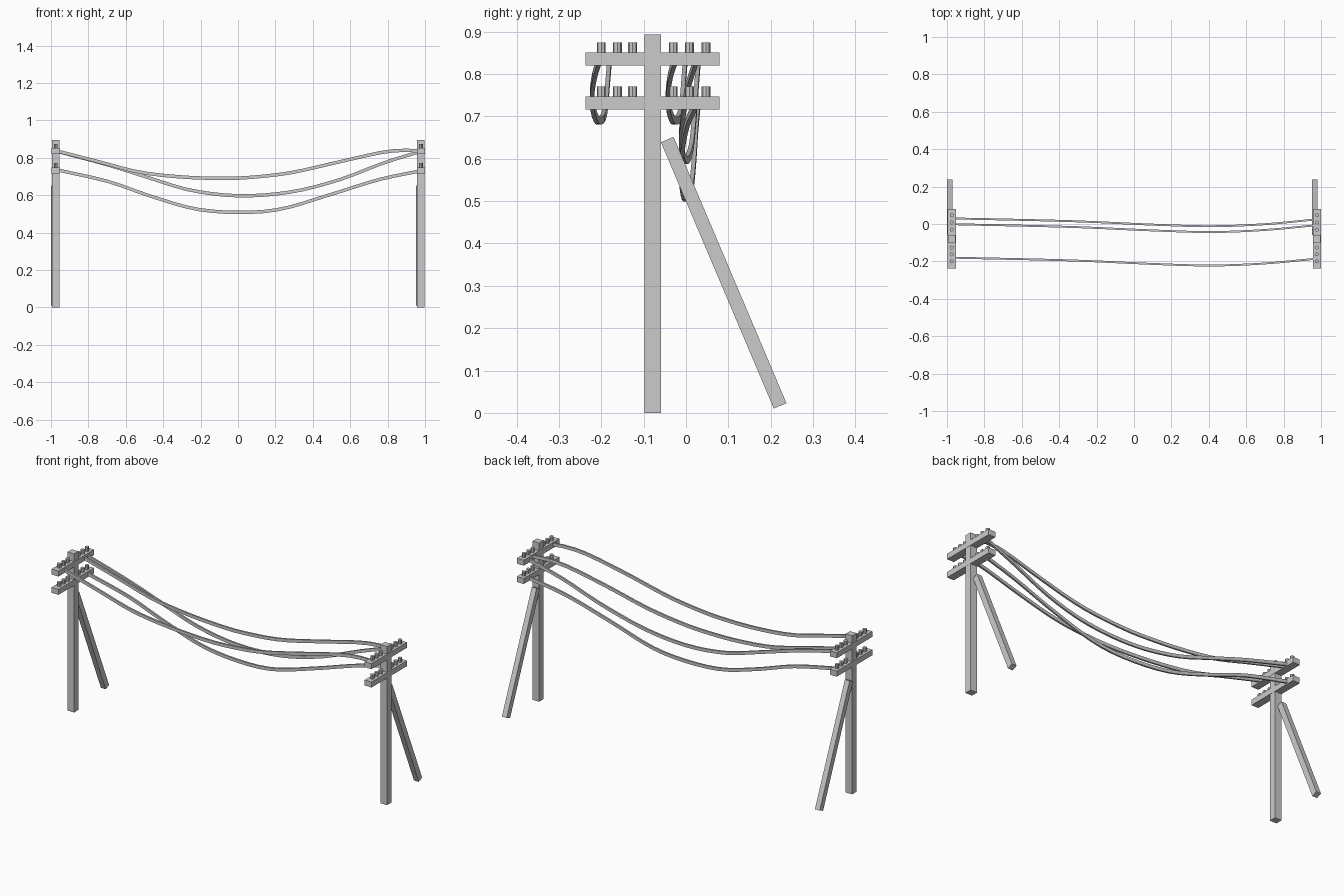
import bpy, bmesh, math
from mathutils import Matrix

if "Cube" in bpy.data.objects:
    bpy.data.objects.remove(bpy.data.objects["Cube"])


def link(name, bm):
    bmesh.ops.recalc_face_normals(bm, faces=bm.faces)
    mesh = bpy.data.meshes.new(name)
    bm.to_mesh(mesh)
    bm.free()
    ob = bpy.data.objects.new(name, mesh)
    bpy.context.collection.objects.link(ob)
    return ob


def box(name, center, size, tilt=0.0):
    bm = bmesh.new()
    bmesh.ops.create_cube(bm, size=1, matrix=Matrix.Diagonal((*size, 1)))
    ob = link(name, bm)
    ob.location = center
    ob.rotation_euler.x = tilt
    return ob


def insulators(name, x, z):
    bm = bmesh.new()
    for y in (-0.2, -0.162, -0.126, -0.03, 0.008, 0.047):
        bmesh.ops.create_cone(bm, cap_ends=True, segments=8, radius1=0.0105,
                              radius2=0.0105, depth=0.03,
                              matrix=Matrix.Translation((x, y, z + 0.0085)))
    return link(name, bm)


def sample(pts, x):
    # smooth Hermite interpolation through (x, value) points
    n = len(pts)

    def slope(i):
        a, b = pts[max(i - 1, 0)], pts[min(i + 1, n - 1)]
        return (b[1] - a[1]) / (b[0] - a[0])
    i = next((k for k in range(n - 1) if x <= pts[k + 1][0]), n - 2)
    h = pts[i + 1][0] - pts[i][0]
    t = (x - pts[i][0]) / h
    return ((2*t**3 - 3*t*t + 1) * pts[i][1] + (t**3 - 2*t*t + t) * h * slope(i)
            + (3*t*t - 2*t**3) * pts[i + 1][1] + (t**3 - t*t) * h * slope(i + 1))


def cable(name, y0, sag, steps=28):
    # square-edged strip, taller than it is thick
    bm = bmesh.new()
    rings = []
    for s in range(steps + 1):
        x = -0.97 + 1.94 * s / steps
        y, z = y0 + sample(SWAY, x), sample(sag, x)
        rings.append([bm.verts.new((x, y + 0.005 * u, z + 0.009 * v))
                      for u, v in ((-1, -1), (1, -1), (1, 1), (-1, 1))])
    for a, b in zip(rings, rings[1:]):
        for k in range(4):
            j = (k + 1) % 4
            bm.faces.new((a[k], a[j], b[j], b[k]))
    bm.faces.new(rings[0])
    bm.faces.new(rings[-1])
    ob = link(name, bm)
    ob.data.shade_smooth()
    ob.data.set_sharp_from_angle(angle=math.radians(30))
    return ob


# Two identical poles with crossarms, insulators and a leaning brace
for side, x in (("left", -0.9745), ("right", 0.9775)):
    box(side + "_pole", (x, -0.0785, 0.447), (0.041, 0.039, 0.894))
    box(side + "_brace", (x - 0.0105, 0.089, 0.331), (0.03, 0.0325, 0.683), 0.401)
    for level, z in (("upper", 0.8355), ("lower", 0.732)):
        box(f"{side}_{level}_crossarm", (x, -0.079, z), (0.043, 0.317, 0.031))
        insulators(f"{side}_{level}_insulators", x, z + 0.0155)

# Sagging cables: shared sideways sway, separate drop profiles
SWAY = [(-0.97, 0), (-0.33, -0.015), (0.14, -0.035), (0.42, -0.042),
        (0.7, -0.031), (0.97, -0.006)]
SHALLOW = [(-0.97, 0.837), (-0.74, 0.778), (-0.53, 0.724), (-0.31, 0.698),
           (-0.1, 0.69), (0.05, 0.694), (0.28, 0.72), (0.54, 0.778),
           (0.78, 0.831), (0.88, 0.84), (0.97, 0.837)]
MIDDLE = [(-0.97, 0.835), (-0.69, 0.76), (-0.47, 0.691), (-0.26, 0.628),
          (0, 0.597), (0.28, 0.617), (0.54, 0.682), (0.78, 0.773), (0.97, 0.832)]
DEEP = [(-0.97, 0.736), (-0.69, 0.672), (-0.47, 0.596), (-0.23, 0.527),
        (0, 0.508), (0.22, 0.524), (0.49, 0.602), (0.76, 0.685), (0.97, 0.729)]
cable("cable_front", -0.18, SHALLOW)
cable("cable_center", -0.001, SHALLOW)
cable("cable_rear_upper", 0.03, MIDDLE)
cable("cable_rear_lower", 0.03, DEEP)
